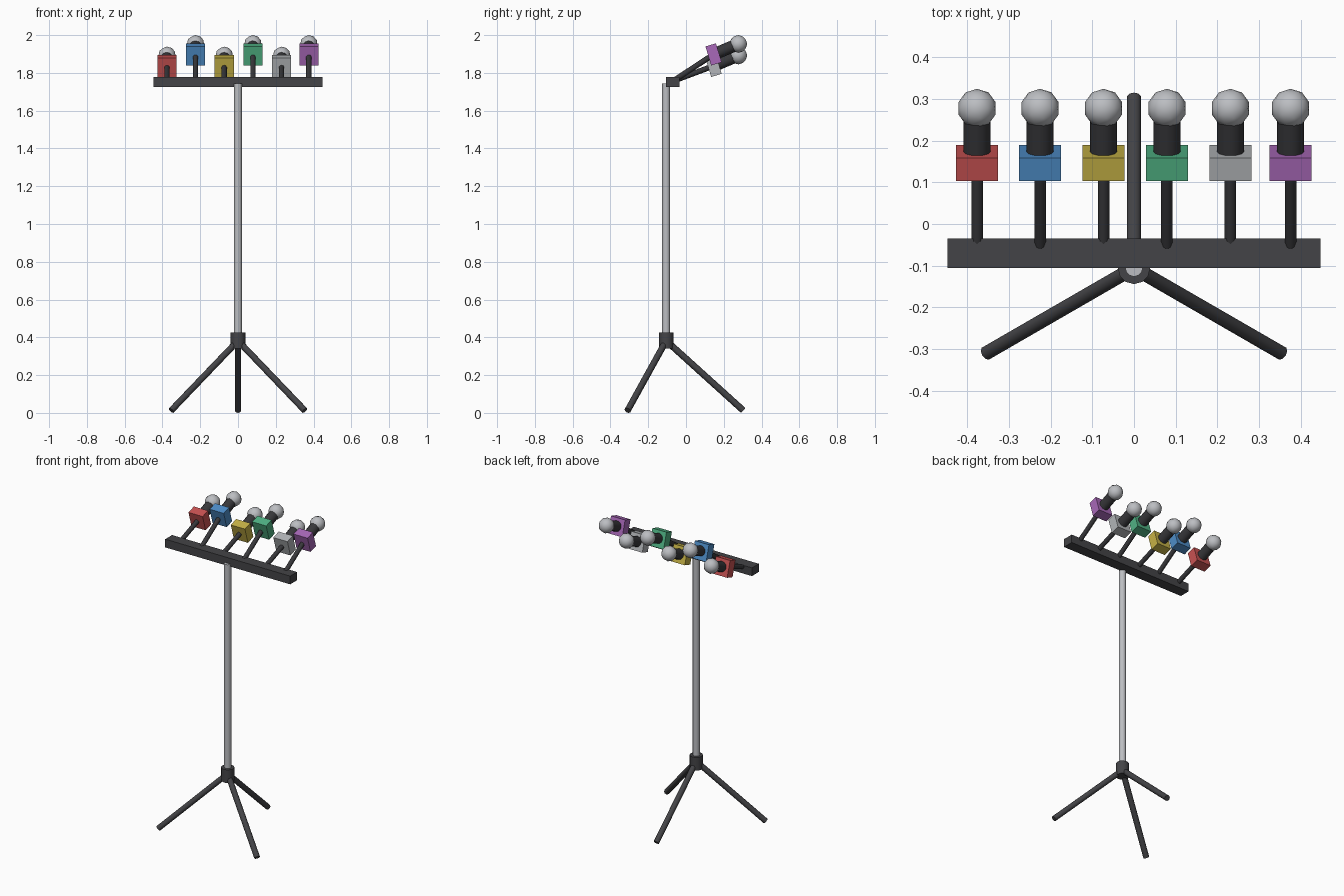
import bpy, math
from mathutils import Vector

if "Cube" in bpy.data.objects:
    bpy.data.objects.remove(bpy.data.objects["Cube"])


def material(name, rgb):
    """Flat colour given as sRGB 0-255, stored as linear."""
    m = bpy.data.materials.new(name)
    lin = [((c / 255 + 0.055) / 1.055) ** 2.4 for c in rgb]
    m.diffuse_color = (*lin, 1)
    m.use_nodes = True
    m.node_tree.nodes["Principled BSDF"].inputs["Base Color"].default_value = m.diffuse_color
    return m


DARK = material("dark grey", (68, 68, 71))
BLACK = material("charcoal", (56, 56, 59))
METAL = material("light metal", (188, 190, 194))
COLOURS = [material(n, c) for n, c in (
    ("red", (200, 82, 82)), ("blue", (78, 141, 200)),
    ("yellow", (198, 178, 70)), ("green", (80, 178, 132)),
    ("grey", (178, 181, 184)), ("purple", (168, 104, 184)))]


def finish(name, mat, smooth=True):
    ob = bpy.context.object
    ob.name = name
    ob.data.materials.append(mat)
    if smooth:
        bpy.ops.object.shade_smooth_by_angle(angle=math.radians(50))
    return ob


def rod(name, a, b, radius, mat, sides=12):
    """Cylinder running from point a to point b."""
    a, b = Vector(a), Vector(b)
    d = b - a
    bpy.ops.mesh.primitive_cylinder_add(
        vertices=sides, radius=radius, depth=d.length, location=(a + b) / 2,
        rotation=d.to_track_quat('Z', 'Y').to_euler())
    return finish(name, mat)


def box(name, centre, size, mat, tilt=0):
    bpy.ops.mesh.primitive_cube_add(size=1, location=centre, rotation=(tilt, 0, 0))
    bpy.context.object.scale = size
    bpy.ops.object.transform_apply(location=False, rotation=False, scale=True)
    return finish(name, mat, False)


POLE_Y = -0.105

# Stand: pole, hub and three splayed legs
rod("pole", (0, POLE_Y, 0.37), (0, POLE_Y, 1.743), 0.021, METAL)
rod("hub", (0, POLE_Y, 0.34), (0, POLE_Y, 0.425), 0.039, DARK)
for i, ang in enumerate((90, 210, 330)):
    c, s = math.cos(math.radians(ang)), math.sin(math.radians(ang))
    rod(f"leg_{i + 1}", (0, POLE_Y, 0.382),
        (0.408 * c, POLE_Y + 0.408 * s, 0.013), 0.0175, DARK, 10)

# Crossbar on top of the pole
box("crossbar", (0, -0.07, 1.753), (0.894, 0.07, 0.053), DARK)

# Microphones at alternating heights: stem, coloured collar, grip and ball
for i, x in enumerate((-0.376, -0.225, -0.073, 0.079, 0.231, 0.375)):
    lift = 0.061 * (i % 2)
    head = Vector((x, 0.146, 1.837 + lift))
    ball = Vector((x, 0.277, 1.892 + lift))
    rod(f"stem_{i + 1}", (x, -0.07, 1.756), head, 0.0145, BLACK, 10)
    box(f"collar_{i + 1}", head, (0.101, 0.058, 0.105), COLOURS[i], 0.295)
    rod(f"grip_{i + 1}", head + Vector((0, 0.01, 0.004)), ball, 0.032, BLACK)
    bpy.ops.mesh.primitive_ico_sphere_add(subdivisions=2, radius=0.047, location=ball)
    finish(f"ball_{i + 1}", METAL)
